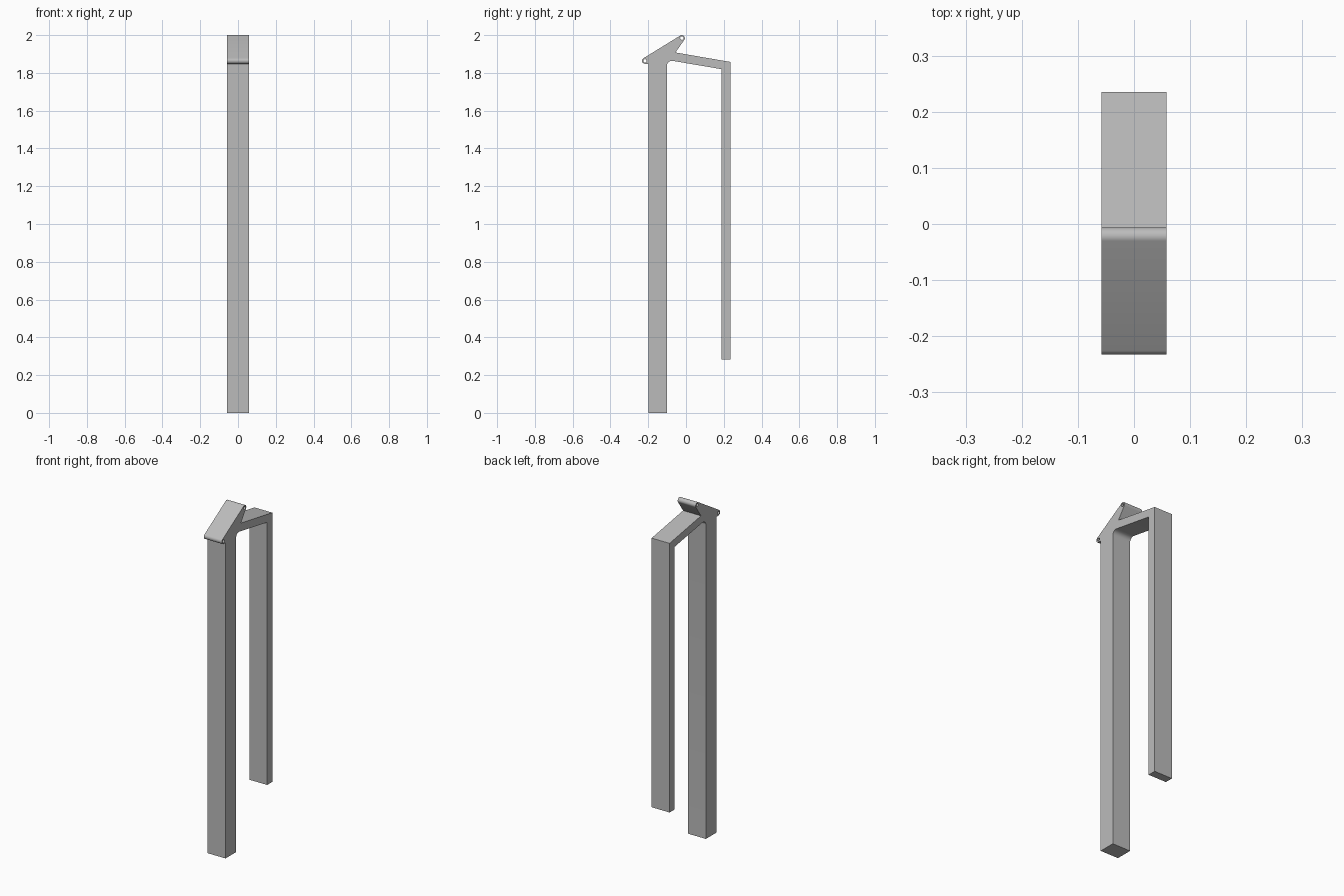
import bpy
import bmesh
from math import cos, sin, radians
from mathutils import Vector

if "Cube" in bpy.data.objects:
    bpy.data.objects.remove(bpy.data.objects["Cube"])

HALF_WIDTH = 0.058
FRONT_EYE = (-0.217, 1.864)
TOP_EYE = (-0.022, 1.984)
EYE_RADIUS, HOLE_RADIUS = 0.016, 0.009


def arc(centre, radius, start, end, steps):
    """Points (y, z) along a circular arc, angles in degrees."""
    angles = [radians(start + (end - start) * i / steps) for i in range(steps + 1)]
    return [(centre[0] + radius * cos(a), centre[1] + radius * sin(a)) for a in angles]


# Side outline: front leg, rounded eyes of the sloping cap, arm, rear leg
outline = [(-0.198, 0), (-0.198, 1.848)]
outline += arc(FRONT_EYE, EYE_RADIUS, 270, 121.6, 14)
outline += arc(TOP_EYE, EYE_RADIUS, 121.6, -35, 14)
outline += [(-0.056, 1.908), (0.235, 1.858), (0.235, 0.283), (0.187, 0.283), (0.187, 1.82)]
# Rounded inner corner where the arm meets the front leg
outline += arc((-0.075, 1.838), 0.026, 80, 180, 8)
outline += [(-0.101, 0)]

# Pin holes through both eyes
loops = [outline]
for eye in (FRONT_EYE, TOP_EYE):
    loops.append(arc(eye, HOLE_RADIUS, 0, 360, 20)[:-1])

# Fill the outline around the holes and extrude it across the width
bm = bmesh.new()
edges = []
for loop in loops:
    verts = [bm.verts.new((-HALF_WIDTH, y, z)) for y, z in loop]
    edges += [bm.edges.new((v, verts[i - 1])) for i, v in enumerate(verts)]
bmesh.ops.triangle_fill(bm, use_beauty=True, edges=edges)
side = bmesh.ops.extrude_face_region(bm, geom=bm.faces[:], use_keep_orig=True)
moved = [g for g in side["geom"] if isinstance(g, bmesh.types.BMVert)]
bmesh.ops.translate(bm, verts=moved, vec=Vector((2 * HALF_WIDTH, 0, 0)))
bmesh.ops.recalc_face_normals(bm, faces=bm.faces[:])

mesh = bpy.data.meshes.new("hook_bracket")
bm.to_mesh(mesh)
bm.free()
bracket = bpy.data.objects.new("hook_bracket", mesh)
bpy.context.collection.objects.link(bracket)

# Plain grey
grey = bpy.data.materials.new("plain grey")
grey.use_nodes = True
colour = (0.5, 0.5, 0.5, 1)
grey.diffuse_color = colour
grey.node_tree.nodes["Principled BSDF"].inputs["Base Color"].default_value = colour
mesh.materials.append(grey)

# Smooth the rounded eyes and fillet, keep the corners sharp
bpy.context.view_layer.objects.active = bracket
bracket.select_set(True)
bpy.ops.object.shade_smooth_by_angle(angle=radians(30))
